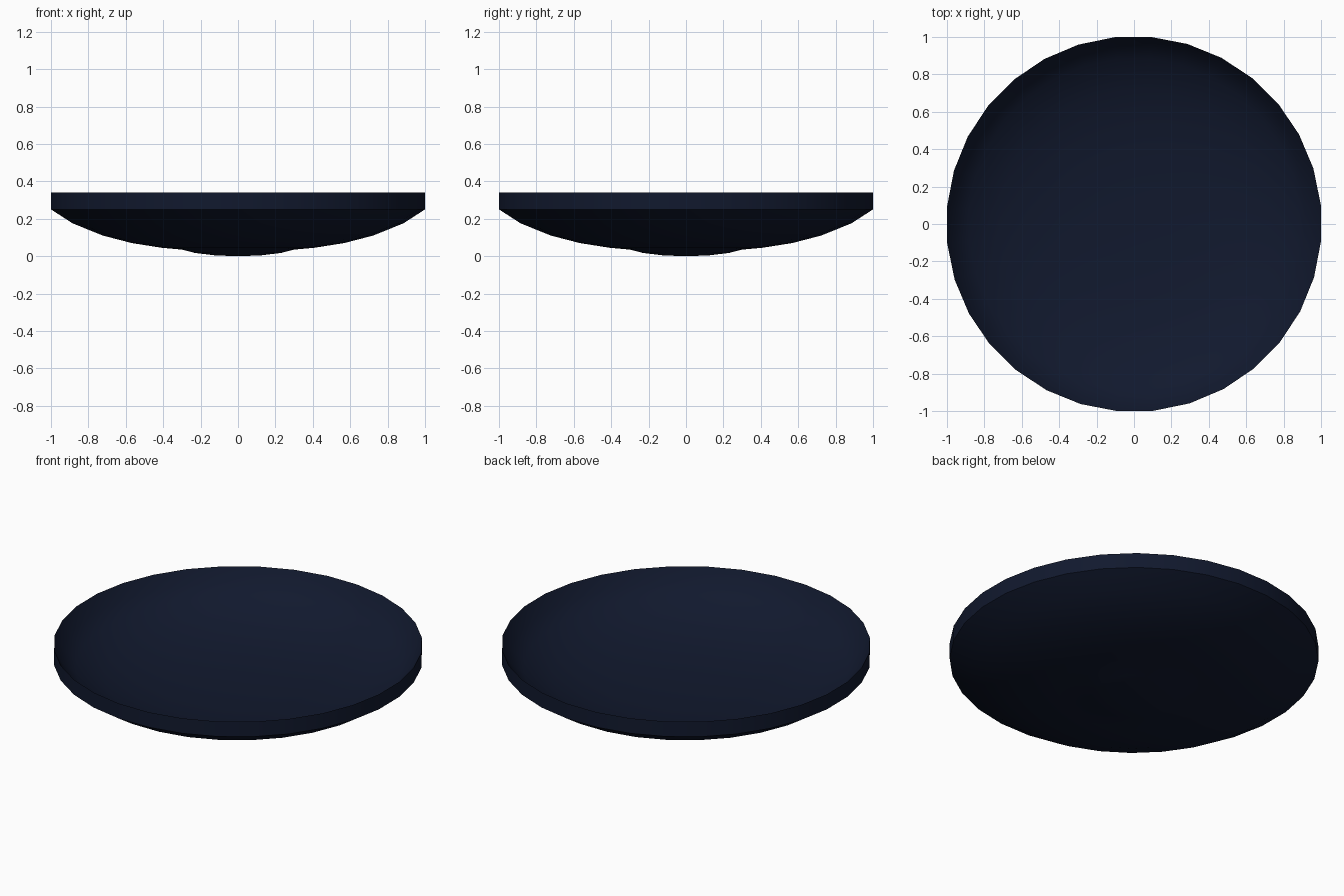
import bpy, bmesh
from math import cos, sin, pi, radians

if "Cube" in bpy.data.objects:
    bpy.data.objects.remove(bpy.data.objects["Cube"])

SIDES = 32
OFFSET = radians(6.0)


def lathe(name, profile, mat):
    """Revolve (radius, z) points about z; radius 0 makes a pole."""
    bm = bmesh.new()
    rings = []
    for r, z in profile:
        n = 1 if r == 0 else SIDES
        rings.append([bm.verts.new((r * cos(OFFSET + 2 * pi * i / SIDES),
                                    r * sin(OFFSET + 2 * pi * i / SIDES), z))
                      for i in range(n)])
    for a, b in zip(rings, rings[1:]):
        for i in range(SIDES):
            j = (i + 1) % SIDES
            if len(a) == 1:
                bm.faces.new((a[0], b[j], b[i]))
            elif len(b) == 1:
                bm.faces.new((a[i], a[j], b[0]))
            else:
                bm.faces.new((a[i], a[j], b[j], b[i]))
    bmesh.ops.recalc_face_normals(bm, faces=bm.faces)
    mesh = bpy.data.meshes.new(name)
    bm.to_mesh(mesh)
    bm.free()
    obj = bpy.data.objects.new(name, mesh)
    bpy.context.collection.objects.link(obj)
    mesh.materials.append(mat)
    bpy.ops.object.select_all(action='DESELECT')
    obj.select_set(True)
    bpy.context.view_layer.objects.active = obj
    bpy.ops.object.shade_smooth_by_angle(angle=radians(40))
    return obj


navy = bpy.data.materials.new("dark_navy")
navy.diffuse_color = (0.0055, 0.0095, 0.027, 1)
navy.use_nodes = True
navy.node_tree.nodes["Principled BSDF"].inputs["Base Color"].default_value = navy.diffuse_color

# Underside: shallow central foot, then the curved bowl out to the rim
underside = [(0, 0), (0.12, 0.004), (0.23, 0.017), (0.30, 0.035), (0.41, 0.045),
             (0.57, 0.07), (0.725, 0.11), (0.887, 0.175), (1.004, 0.25)]
# Inside: upright rim band, then the thin-walled concave bowl back to the centre
inside = [(1.004, 0.34), (0.96, 0.265), (0.887, 0.2), (0.725, 0.13), (0.57, 0.09),
          (0.41, 0.065), (0.21, 0.052), (0, 0.048)]
lathe("shallow_dish", underside + inside, navy)
